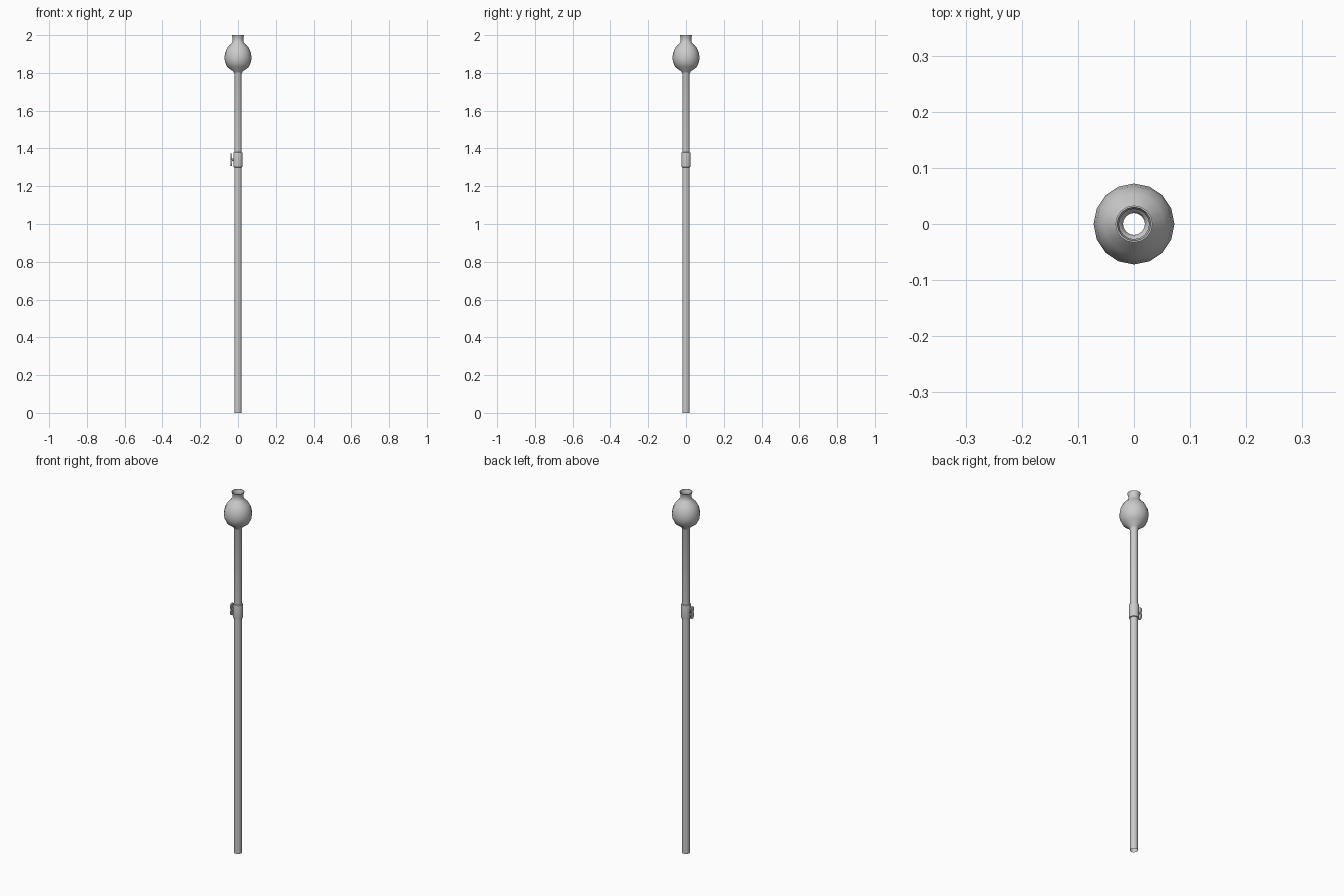
import bpy, bmesh, math
from mathutils import Matrix

if "Cube" in bpy.data.objects:
    bpy.data.objects.remove(bpy.data.objects["Cube"])


def finish(name, bm):
    bmesh.ops.recalc_face_normals(bm, faces=bm.faces)
    me = bpy.data.meshes.new(name)
    bm.to_mesh(me)
    bm.free()
    ob = bpy.data.objects.new(name, me)
    bpy.context.collection.objects.link(ob)
    bpy.context.view_layer.objects.active = ob
    ob.select_set(True)
    bpy.ops.object.shade_smooth_by_angle(angle=math.radians(40))
    ob.select_set(False)
    return ob


def lathe(name, profile, sides=16, closed=False):
    """Revolve (radius, height) points about z."""
    bm = bmesh.new()
    rings = [[bm.verts.new((r * math.cos(2 * math.pi * i / sides),
                            r * math.sin(2 * math.pi * i / sides), z))
              for i in range(sides)] for r, z in profile]
    pairs = list(zip(rings, rings[1:]))
    if closed:
        pairs.append((rings[-1], rings[0]))
    for a, b in pairs:
        for i in range(sides):
            j = (i + 1) % sides
            bm.faces.new((a[i], a[j], b[j], b[i]))
    return finish(name, bm)


# Open tube flowing into the bulb and flared mouth
lathe("tube_and_bulb", [
    (0.0195, 0), (0.0195, 1.30), (0.0195, 1.795), (0.024, 1.807), (0.056, 1.83),
    (0.068, 1.855), (0.072, 1.88), (0.067, 1.91), (0.054, 1.937),
    (0.034, 1.957), (0.028, 1.967), (0.028, 1.985), (0.033, 2.0), (0.030, 2.0),
    (0.027, 1.985)])

# Valve collar around the tube
lathe("valve_collar", [
    (0.0195, 1.30), (0.024, 1.302), (0.025, 1.308), (0.025, 1.372),
    (0.024, 1.378), (0.0195, 1.38)])

# Valve stem pointing to -x
bm = bmesh.new()
bmesh.ops.create_cone(bm, cap_ends=True, segments=12, radius1=0.006, radius2=0.006,
                      depth=0.016,
                      matrix=Matrix.Translation((-0.029, 0, 1.34)) @ Matrix.Rotation(math.pi / 2, 4, 'Y'))
finish("valve_stem", bm)

# Butterfly handle: figure-eight plate, narrow at the middle
bm = bmesh.new()
n = 28
outline = []
for i in range(n):
    a = 2 * math.pi * i / n
    r = 0.010 + 0.024 * abs(math.sin(a)) ** 1.3
    outline.append(bm.verts.new((-0.040, 0.75 * r * math.cos(a), 1.34 + r * math.sin(a))))
face = bm.faces.new(outline)
ext = bmesh.ops.extrude_face_region(bm, geom=[face])
bmesh.ops.translate(bm, vec=(0.007, 0, 0),
                    verts=[v for v in ext["geom"] if isinstance(v, bmesh.types.BMVert)])
finish("valve_handle", bm)
